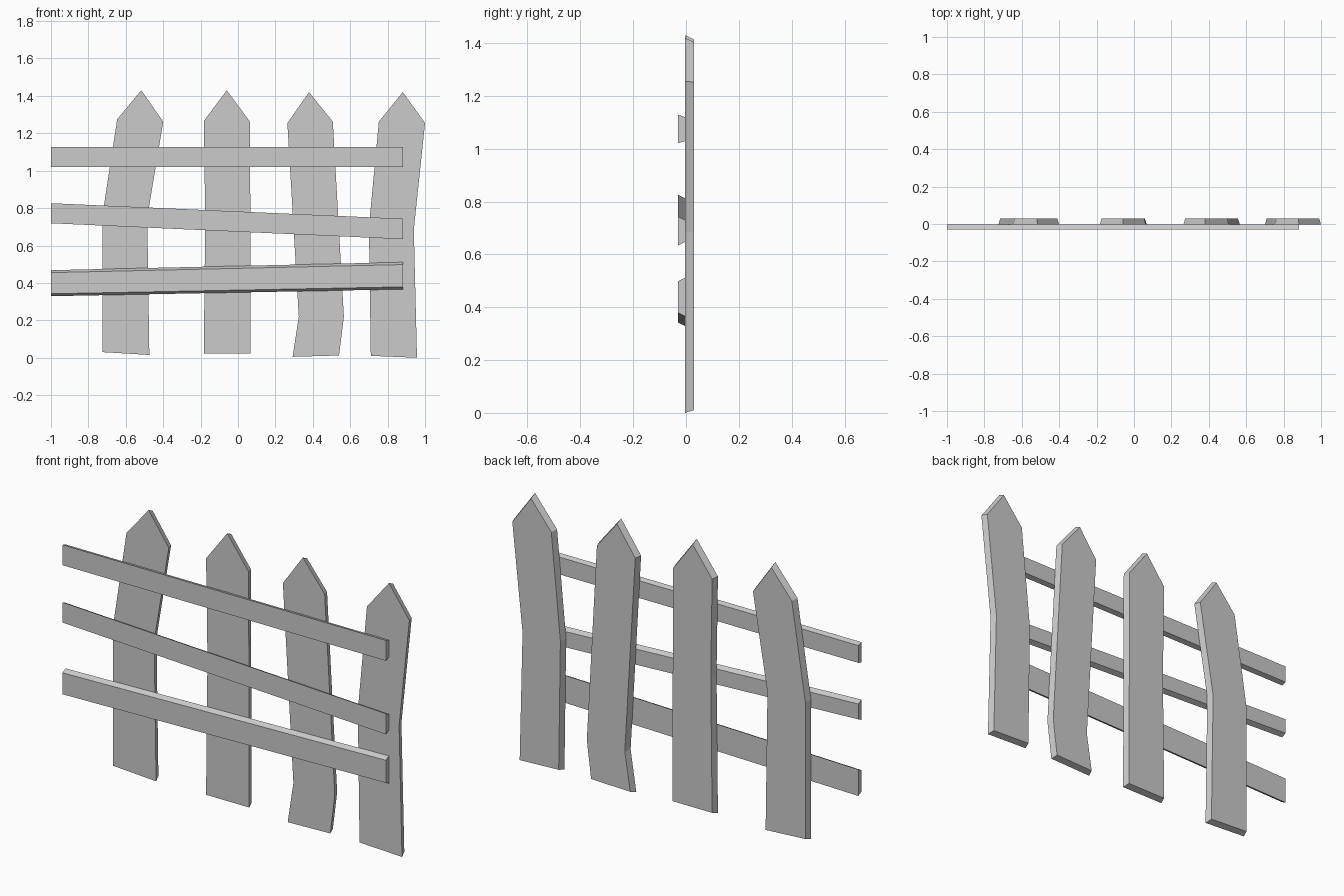
import bpy, bmesh
from mathutils import Vector

if "Cube" in bpy.data.objects:
    bpy.data.objects.remove(bpy.data.objects["Cube"])

FRONT, JOINT, BACK = -0.03, -0.004, 0.03


def inset(points, d):
    """Mitred inward offset of a clockwise outline."""
    out = []
    n = len(points)
    for i in range(n):
        p = Vector(points[i])
        a = (p - Vector(points[i - 1])).normalized()
        b = (Vector(points[(i + 1) % n]) - p).normalized()
        na, nb = Vector((a.y, -a.x)), Vector((b.y, -b.x))
        out.append(p + (na + nb) * d / (1 + na.dot(nb)))
    return out


def slab(name, front, back, y0, y1):
    """Board between a front outline and a back outline in the xz plane."""
    bm = bmesh.new()
    f = [bm.verts.new((x, y0, z)) for x, z in front]
    b = [bm.verts.new((x, y1, z)) for x, z in back]
    bm.faces.new(f)
    bm.faces.new(b[::-1])
    for i in range(len(f)):
        j = (i + 1) % len(f)
        bm.faces.new((f[i], b[i], b[j], f[j]))
    bmesh.ops.recalc_face_normals(bm, faces=bm.faces)
    mesh = bpy.data.meshes.new(name)
    bm.to_mesh(mesh)
    bm.free()
    obj = bpy.data.objects.new(name, mesh)
    bpy.context.collection.objects.link(obj)


# Pickets: bottom left, left bend, left shoulder, tip, right shoulder, right bend, bottom right
pickets = [
    [(-.725, .03), (-.725, .76), (-.646, 1.275), (-.517, 1.43), (-.4, 1.262), (-.485, .75), (-.474, .015)],
    [(-.183, .022), (-.175, .75), (-.183, 1.265), (-.06, 1.43), (.064, 1.262), (.066, .75), (.068, .022)],
    [(.292, .005), (.325, .22), (.264, 1.255), (.38, 1.42), (.507, 1.262), (.566, .22), (.54, .012)],
    [(.71, .01), (.7, .70), (.753, 1.262), (.881, 1.42), (1.0, 1.255), (.94, .685), (.957, 0)],
]
for i, pts in enumerate(pickets):
    slab(f"picket_{i + 1}", pts, inset(pts, 0.01), JOINT, BACK)

# Rails: left bottom, left top, right top, right bottom heights; wider side is front or back
rails = [
    ("upper_rail", 1.021, 1.128, 1.128, 1.021, 0.008, True),
    ("middle_rail", .719, .826, .743, .634, 0.013, True),
    ("lower_rail", .329, .468, .511, .366, 0.013, False),
]
for name, lb, lt, rt, rb, d, front_wide in rails:
    wide = [(-1, lb), (-1, lt), (.881, rt), (.881, rb)]
    slim = [(-1, lb + d), (-1, lt - d), (.881, rt - d), (.881, rb + d)]
    front, back = (wide, slim) if front_wide else (slim, wide)
    slab(name, front, back, FRONT, JOINT)
